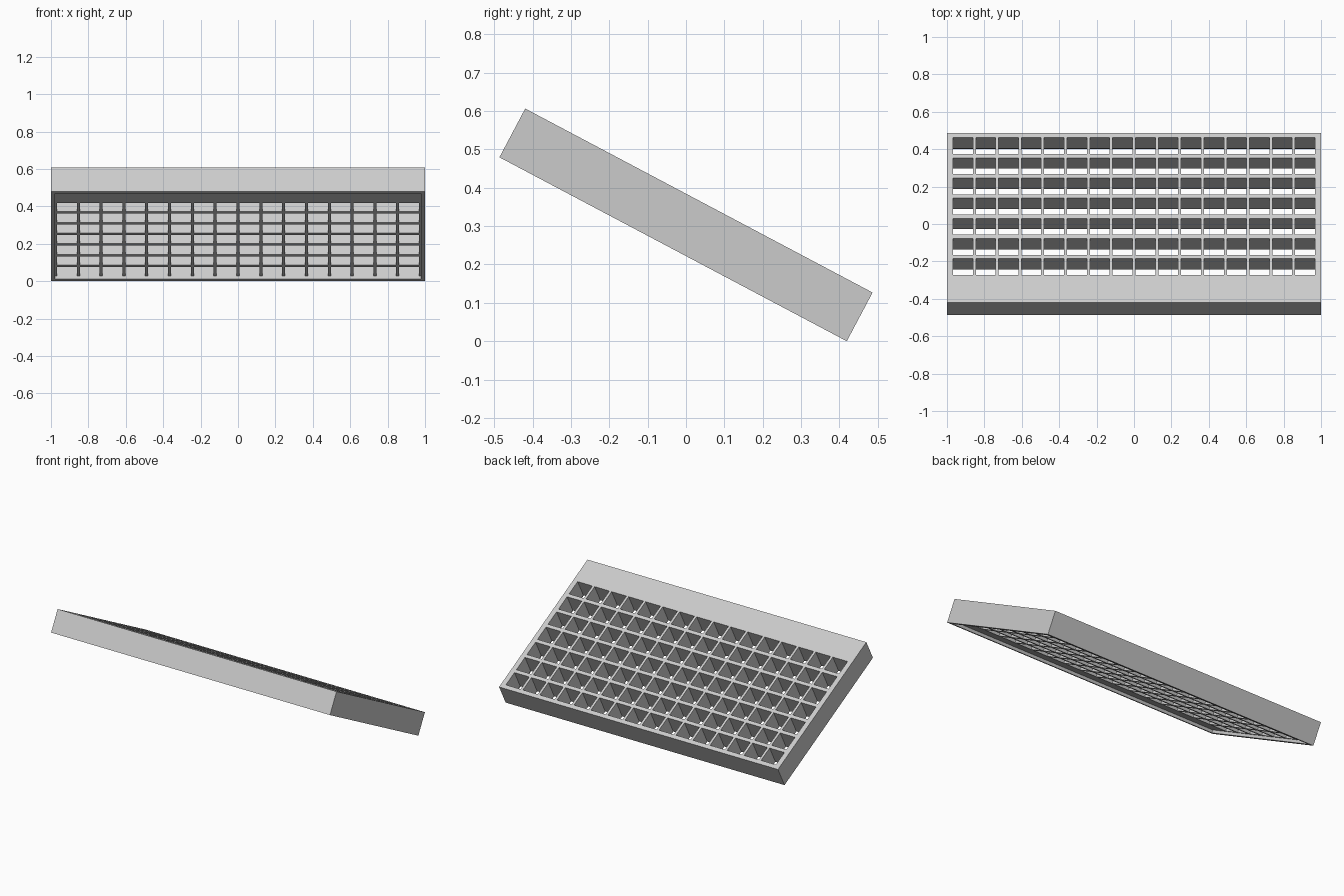
import bpy, bmesh, math
from mathutils import Matrix

if "Cube" in bpy.data.objects:
    bpy.data.objects.remove(bpy.data.objects["Cube"])

TILT = math.radians(27.9)
LENGTH, THICK = 1.0245, 0.1436
RIM, RECESS = 0.022, 0.018          # lip around the underside
COLS, ROWS, PITCH = 16, 7, 0.122
HOLE_X, HOLE_U = 0.106, 0.099
HALF = LENGTH / 2


def openings(start, count, size):
    return [(start + i * PITCH, start + i * PITCH + size) for i in range(count)]


def inside(v, spans):
    return any(a < v < b for a, b in spans)


# Square through-holes: columns across, rows down the slope
cols = openings(-0.968, COLS, HOLE_X)
rows = openings(0.166 - HALF, ROWS, HOLE_U)
xs = sorted([-1, -1 + RIM, 1 - RIM, 1] + [v for c in cols for v in c])
us = sorted([-HALF, -HALF + RIM, HALF - RIM, HALF] + [v for r in rows for v in r])
ws = [-THICK / 2, -THICK / 2 + RECESS, THICK / 2]


def solid(i, j, k):
    if not (0 <= i < len(xs) - 1 and 0 <= j < len(us) - 1 and 0 <= k < 2):
        return False
    x, u = (xs[i] + xs[i + 1]) / 2, (us[j] + us[j + 1]) / 2
    if k == 0:                       # bottom layer: only the lip
        return abs(x) > 1 - RIM or abs(u) > HALF - RIM
    return not (inside(x, cols) and inside(u, rows))


# Skin the solid blocks of the grid
bm = bmesh.new()
cache = {}


def vert(n):
    if n not in cache:
        cache[n] = bm.verts.new((xs[n[0]], us[n[1]], ws[n[2]]))
    return cache[n]


for i in range(len(xs) - 1):
    for j in range(len(us) - 1):
        for k in range(2):
            if not solid(i, j, k):
                continue
            for axis in range(3):
                for side in (0, 1):
                    nb = [i, j, k]
                    nb[axis] += 2 * side - 1
                    if solid(*nb):
                        continue
                    a, b = (axis + 1) % 3, (axis + 2) % 3
                    quad = []
                    for da, db in ((0, 0), (1, 0), (1, 1), (0, 1)):
                        n = [i, j, k]
                        n[axis] += side
                        n[a] += da
                        n[b] += db
                        quad.append(vert(tuple(n)))
                    bm.faces.new(quad if side else quad[::-1])

# Tilt the panel and stand it on the ground
bm.transform(Matrix.Rotation(-TILT, 4, 'X'))
low = min(v.co.z for v in bm.verts)
bm.transform(Matrix.Translation((0, 0, -low)))

mesh = bpy.data.meshes.new("slanted_grid_panel")
bm.to_mesh(mesh)
bm.free()
grey = bpy.data.materials.new("light_grey")
grey.diffuse_color = (0.6, 0.6, 0.6, 1)
grey.use_nodes = True
grey.node_tree.nodes["Principled BSDF"].inputs["Base Color"].default_value = grey.diffuse_color
mesh.materials.append(grey)
panel = bpy.data.objects.new("slanted_grid_panel", mesh)
bpy.context.collection.objects.link(panel)
